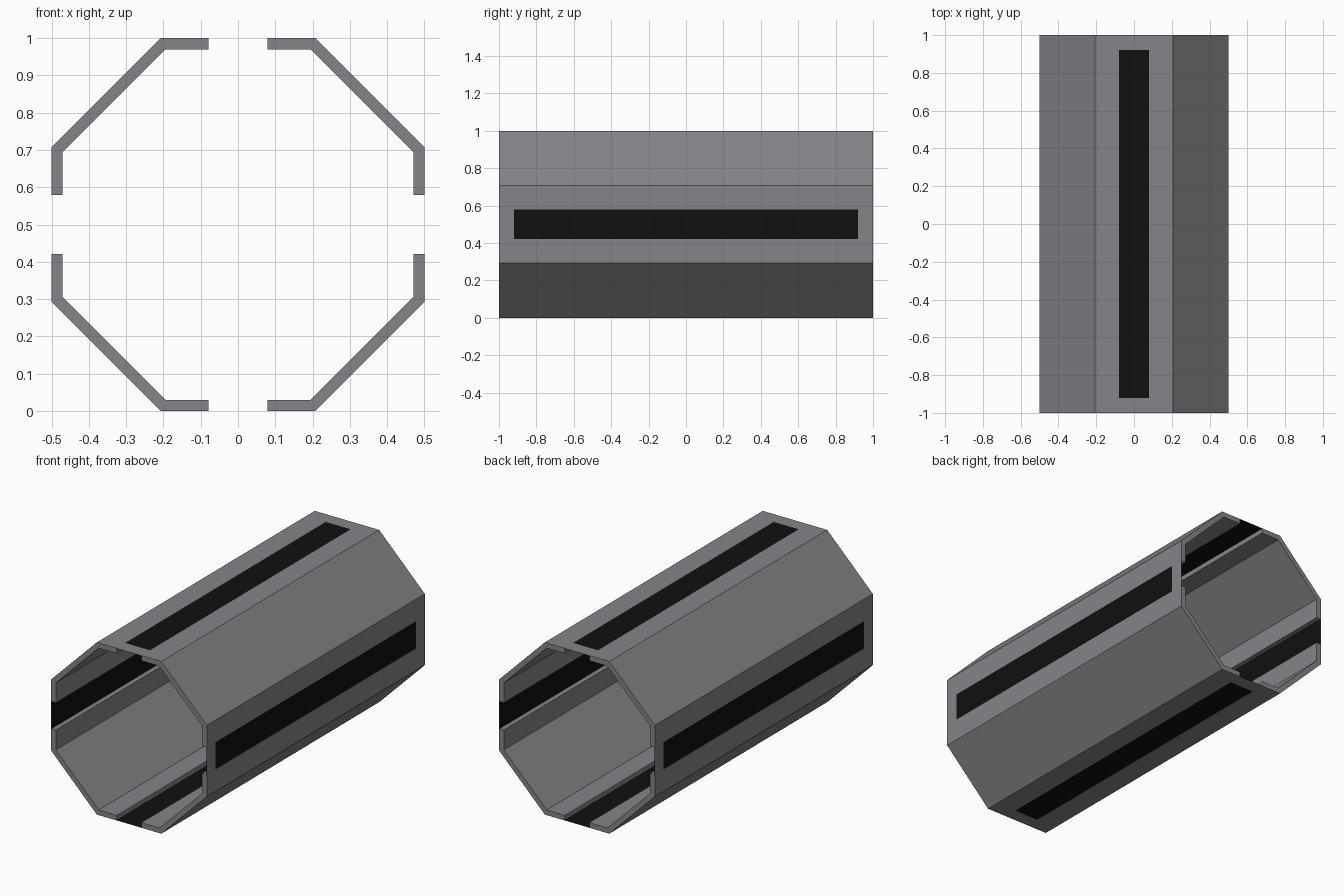
import bpy, bmesh, math
from mathutils import Matrix, Vector

if "Cube" in bpy.data.objects:
    bpy.data.objects.remove(bpy.data.objects["Cube"])

R, T, GAP, HALF, TAB = 0.5, 0.03, 0.079, 1.0, 0.08
K = math.tan(math.pi / 8)


def material(name, rgb):
    m = bpy.data.materials.new(name)
    m.use_nodes = True
    m.diffuse_color = (*rgb, 1)
    m.node_tree.nodes["Principled BSDF"].inputs["Base Color"].default_value = (*rgb, 1)
    return m


grey = material("grey metal", (0.235, 0.235, 0.255))
black = material("black strip", (0.005, 0.005, 0.005))


def make(name, bm, turn, mat):
    # turn about the tube axis, then lift onto the ground
    bm.transform(Matrix.Translation((0, 0, R)) @ Matrix.Rotation(turn, 4, 'Y'))
    me = bpy.data.meshes.new(name)
    bm.to_mesh(me)
    bm.free()
    me.materials.append(mat)
    ob = bpy.data.objects.new(name, me)
    bpy.context.collection.objects.link(ob)


def corner_wall(name, turn):
    # bent wall section, extruded along the tube
    r = R - T
    profile = [(GAP, R), (R * K, R), (R, R * K), (R, GAP),
               (r, GAP), (r, r * K), (r * K, r), (GAP, r)]
    bm = bmesh.new()
    f = bm.faces.new([bm.verts.new((x, -HALF, z)) for x, z in profile])
    ext = bmesh.ops.extrude_face_region(bm, geom=[f])["geom"]
    moved = [v for v in ext if isinstance(v, bmesh.types.BMVert)]
    bmesh.ops.translate(bm, verts=moved, vec=Vector((0, 2 * HALF, 0)))
    bmesh.ops.recalc_face_normals(bm, faces=bm.faces)
    make(name, bm, turn, grey)


def sheet(name, y0, y1, z, turn, mat):
    # flat sheet bridging the slot
    bm = bmesh.new()
    bm.faces.new([bm.verts.new(p) for p in
                  ((-GAP, y0, z), (GAP, y0, z), (GAP, y1, z), (-GAP, y1, z))])
    make(name, bm, turn, mat)


sides = ["top", "left", "bottom", "right"]
corners = ["upper_left", "lower_left", "lower_right", "upper_right"]
for i in range(4):
    a = i * math.pi / 2
    corner_wall(corners[i] + "_wall", a)
    # dark strip in the slot, with grey bridges at its two ends
    sheet(sides[i] + "_strip", -HALF, HALF, R - 0.002, a, black)
    sheet(sides[i] + "_front_bridge", -HALF, TAB - HALF, R, a, grey)
    sheet(sides[i] + "_back_bridge", HALF - TAB, HALF, R, a, grey)
